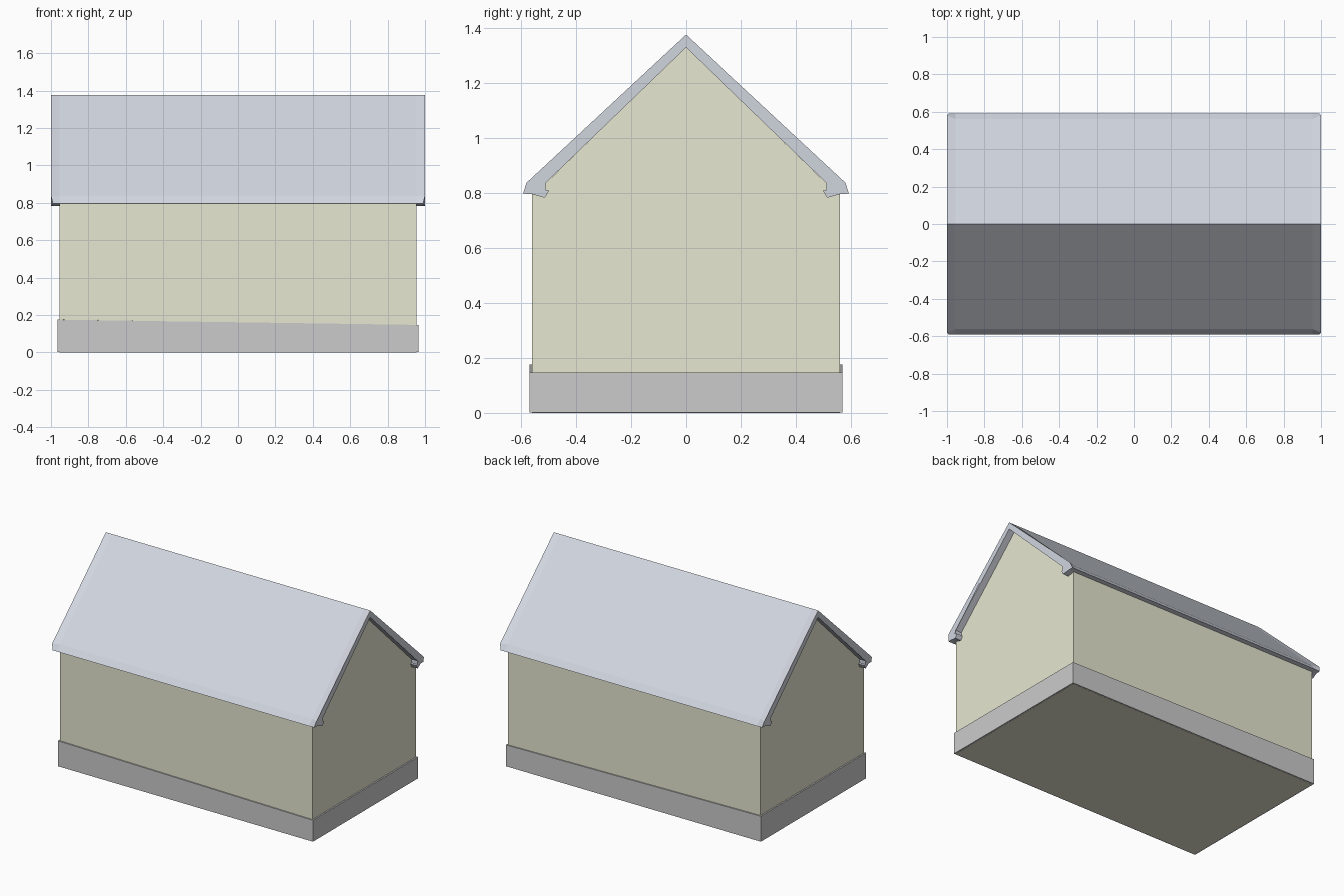
import bpy, bmesh

if "Cube" in bpy.data.objects:
    bpy.data.objects.remove(bpy.data.objects["Cube"])


def make_object(name, bm, color):
    bmesh.ops.recalc_face_normals(bm, faces=bm.faces)
    mesh = bpy.data.meshes.new(name)
    bm.to_mesh(mesh)
    bm.free()
    mat = bpy.data.materials.new(name + "_paint")
    mat.diffuse_color = (*color, 1)
    mat.use_nodes = True
    mat.node_tree.nodes["Principled BSDF"].inputs["Base Color"].default_value = mat.diffuse_color
    mesh.materials.append(mat)
    obj = bpy.data.objects.new(name, mesh)
    bpy.context.collection.objects.link(obj)
    return obj


def loft(bm, sections, caps=True, closed=False):
    """Join equal-length closed rings of points with quads."""
    rings = [[bm.verts.new(p) for p in s] for s in sections]
    pairs = list(zip(rings, rings[1:]))
    if closed:
        pairs.append((rings[-1], rings[0]))
    n = len(rings[0])
    for a, b in pairs:
        for i in range(n):
            j = (i + 1) % n
            bm.faces.new((a[i], a[j], b[j], b[i]))
    if caps and not closed:
        bm.faces.new(rings[0])
        bm.faces.new(rings[-1])


# Walls: gabled block including the floor
gable = [(-0.56, 0), (0.56, 0), (0.56, 0.8), (0.51, 0.835),
         (0, 1.33), (-0.51, 0.835), (-0.56, 0.8)]
bm = bmesh.new()
loft(bm, [[(x, y, z) for y, z in gable] for x in (-0.955, 0.955)])
make_object("walls", bm, (0.80, 0.80, 0.64))

# Foundation: thin skirt around the walls, its top sloping from left to right
bm = bmesh.new()
sections = []
for sx, sy in ((-1, -1), (1, -1), (1, 1), (-1, 1)):
    top = 0.175 if sx < 0 else 0.147
    xo, yo, xi, yi = sx * 0.965, sy * 0.568, sx * 0.95, sy * 0.555
    sections.append([(xo, yo, 0.001), (xo, yo, top), (xi, yi, top), (xi, yi, 0.001)])
loft(bm, sections, closed=True)
make_object("foundation", bm, (0.54, 0.54, 0.54))


# Roof: profile with fascia and small eave returns, flared at the gable ends
def roof_section(x, flare, inset):
    eave = 0.562 + 0.018 * flare
    half = [(eave, 0.836), (0.592, 0.797), (0.56, 0.795), (0.513, 0.782),
            (0.498, 0.808), (0.51, 0.81), (0.51, 0.836)]
    side = 1 if x > 0 else -1
    pts = [(x, 0, 1.375)]
    for y, z in half:
        pts.append((x - side * (inset if z < 0.8 and y > 0.55 else 0), y, z))
    pts.append((x, 0, 1.328))
    return pts + [(px, -y, z) for px, y, z in reversed(pts[1:-1])]


bm = bmesh.new()
loft(bm, [roof_section(-1, 1, 0.01), roof_section(-0.955, 0, 0),
          roof_section(0.955, 0, 0), roof_section(1, 1, 0.01)])
make_object("roof", bm, (0.64, 0.67, 0.74))
